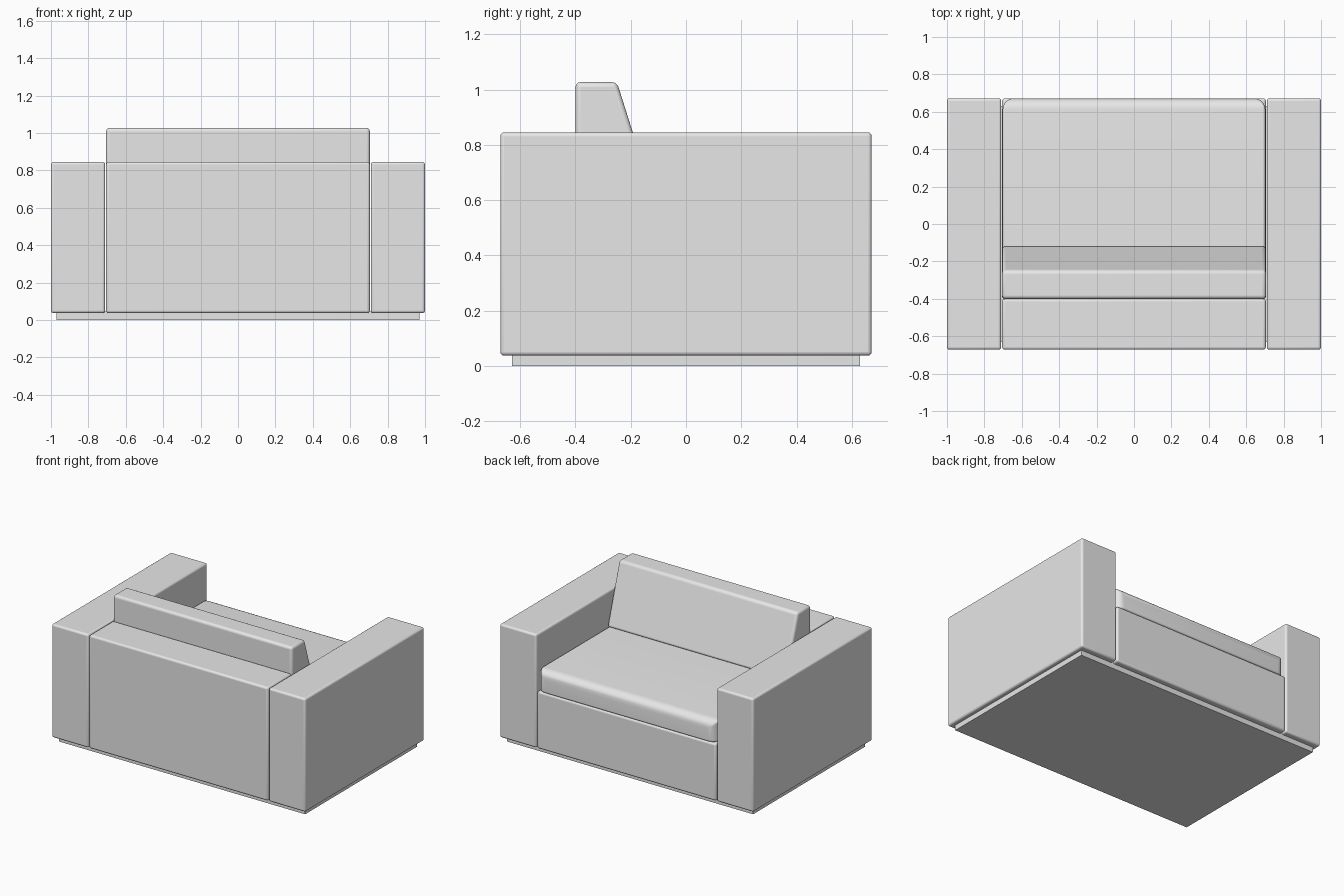
import bpy
import bmesh

cube = bpy.data.objects.get("Cube")
if cube:
    bpy.data.objects.remove(cube, do_unlink=True)

fabric = bpy.data.materials.new("grey_fabric")
fabric.use_nodes = True
grey = (0.8, 0.8, 0.8, 1)
fabric.diffuse_color = grey
fabric.node_tree.nodes["Principled BSDF"].inputs["Base Color"].default_value = grey


def finish(obj):
    """Give the part its material and smooth rounded edges."""
    obj.data.materials.append(fabric)
    bpy.ops.object.select_all(action="DESELECT")
    obj.select_set(True)
    bpy.context.view_layer.objects.active = obj
    bpy.ops.object.shade_smooth_by_angle(angle=0.6)
    return obj


def prism(name, x0, x1, profile, radius=0.0, big=None, big_radius=0.06):
    """Extrude a y-z profile along x, rounding its edges; big picks softer edges."""
    bm = bmesh.new()
    face = bm.faces.new([bm.verts.new((x0, y, z)) for y, z in profile])
    out = bmesh.ops.extrude_face_region(bm, geom=[face])
    verts = [g for g in out["geom"] if isinstance(g, bmesh.types.BMVert)]
    bmesh.ops.translate(bm, verts=verts, vec=(x1 - x0, 0, 0))
    bmesh.ops.recalc_face_normals(bm, faces=bm.faces)
    if big:
        edges = [e for e in bm.edges if big(e)]
        bmesh.ops.bevel(bm, geom=edges, offset=big_radius, segments=6,
                        profile=0.5, affect="EDGES")
    mesh = bpy.data.meshes.new(name)
    bm.to_mesh(mesh)
    bm.free()
    obj = bpy.data.objects.new(name, mesh)
    bpy.context.collection.objects.link(obj)
    if radius:
        bevel = obj.modifiers.new("rounded_edges", "BEVEL")
        bevel.width = radius
        bevel.segments = 4
        bevel.limit_method = "ANGLE"
        bevel.angle_limit = 0.6
    return finish(obj)


def rect(y0, y1, z0, z1):
    return [(y0, z0), (y1, z0), (y1, z1), (y0, z1)]


DEPTH = 0.672   # half depth of the frame
INNER = 0.705   # half width between the arms
FLOOR = 0.037   # top of the plinth
TOP = 0.845     # height of arms and back
SEAT = 0.60     # top of the seat cushion
BASE = 0.445    # top of the seat base

# Plinth
prism("plinth", -0.97, 0.97, rect(-0.63, 0.63, 0, FLOOR + 0.01))

# Arms, one each side
for name, side in (("left_arm", 1), ("right_arm", -1)):
    prism(name, side * 0.71, side, rect(-DEPTH, DEPTH, FLOOR, TOP), 0.014)

# Back frame and seat base
prism("back_frame", -INNER, INNER, rect(-DEPTH, -0.4, FLOOR, TOP), 0.014)
prism("seat_base", -INNER, INNER, rect(-0.4, DEPTH, FLOOR, BASE), 0.014)


# Seat cushion, softer along its open end and its top
def soft(edge):
    a, b = (v.co for v in edge.verts)
    open_end = min(a.y, b.y) > 0
    return open_end and (max(a.z, b.z) > BASE + 0.01)


prism("seat_cushion", -INNER + 0.003, INNER - 0.003,
      rect(-0.4, DEPTH, BASE, SEAT), 0.012, soft)

# Back cushion with a sloping face
prism("back_cushion", -INNER, INNER,
      [(-0.4, SEAT), (-0.115, SEAT), (-0.25, 1.027), (-0.4, 1.027)], 0.018)
